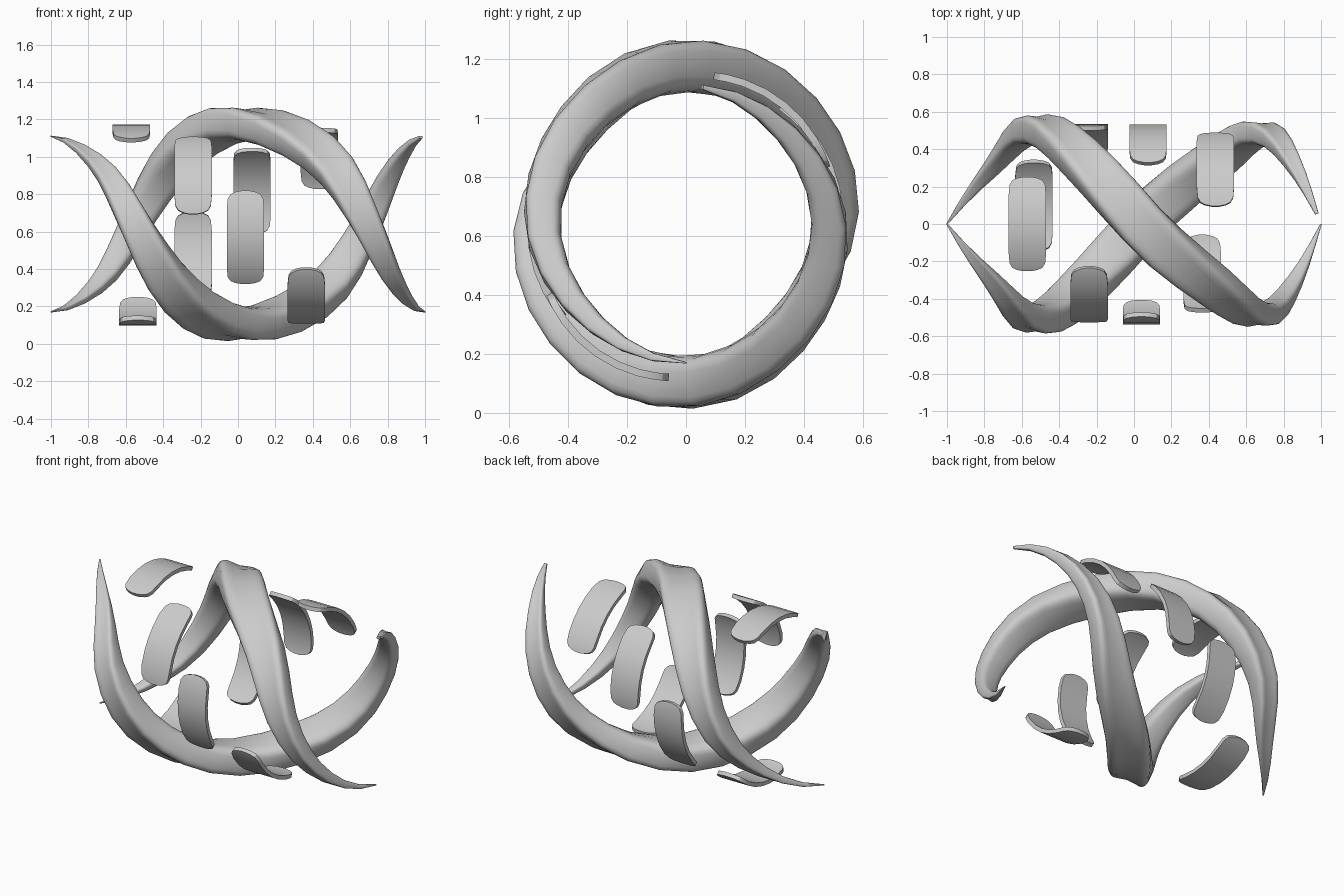
import bpy, bmesh
from math import sin, cos, pi, radians, copysign
from mathutils import Vector

if "Cube" in bpy.data.objects:
    bpy.data.objects.remove(bpy.data.objects["Cube"])

AXIS_Z = 0.64
grey = bpy.data.materials.new("light grey")
grey.use_nodes = True
grey.diffuse_color = (0.6, 0.6, 0.6, 1)
grey.node_tree.nodes["Principled BSDF"].inputs["Base Color"].default_value = (0.6, 0.6, 0.6, 1)


def polar(x, radius, angle, axis=AXIS_Z):
    return Vector((x, radius * cos(angle), axis + radius * sin(angle)))


def loft(name, rings, smooth_angle):
    """Skin a list of closed rings and cap both ends."""
    bm = bmesh.new()
    loops = [[bm.verts.new(p) for p in ring] for ring in rings]
    n = len(loops[0])
    for a, b in zip(loops, loops[1:]):
        for i in range(n):
            j = (i + 1) % n
            bm.faces.new((a[i], a[j], b[j], b[i]))
    bm.faces.new(loops[0][::-1])
    bm.faces.new(loops[-1])
    bmesh.ops.recalc_face_normals(bm, faces=bm.faces)
    mesh = bpy.data.meshes.new(name)
    bm.to_mesh(mesh)
    bm.free()
    mesh.materials.append(grey)
    obj = bpy.data.objects.new(name, mesh)
    bpy.context.collection.objects.link(obj)
    bpy.ops.object.select_all(action='DESELECT')
    obj.select_set(True)
    bpy.context.view_layer.objects.active = obj
    bpy.ops.object.shade_smooth_by_angle(angle=radians(smooth_angle))
    return obj


# Every eighth of a turn: x, radius of the centre, half thickness, half width
STATIONS = [Vector(s) for s in (
    (-1, 0.47, 0.003, 0.004), (-0.745, 0.45, 0.036, 0.05), (-0.55, 0.51, 0.08, 0.085),
    (-0.31, 0.533, 0.093, 0.116), (0.04, 0.543, 0.093, 0.13), (0.46, 0.508, 0.08, 0.112),
    (0.69, 0.49, 0.064, 0.08), (0.85, 0.46, 0.038, 0.045), (1, 0.47, 0.003, 0.004))]


def along(t):
    """Smooth interpolation through the stations, t from 0 to 8."""
    i = min(int(t), 7)
    f = t - i
    p1, p2 = STATIONS[i], STATIONS[i + 1]
    p0 = STATIONS[i - 1] if i > 0 else 2 * p1 - p2
    p3 = STATIONS[i + 2] if i < 7 else 2 * p2 - p1
    return 0.5 * (2 * p1 + (p2 - p0) * f + (2 * p0 - 5 * p1 + 4 * p2 - p3) * f ** 2
                  + (3 * p1 - p0 - 3 * p2 + p3) * f ** 3)


def strand(name, turn, last):
    """One full turn of a tapering band, hollowed slightly on its outer face."""
    steps, sides = 26, 24

    def centre(t):
        x, radius, thick, wide = along(t)
        angle = -pi / 2 + t * pi / 4 + turn
        return polar(x, radius, angle), angle, thick, wide

    rings = []
    for k in range(steps + 1):
        t = last * k / steps
        mid, angle, thick, wide = centre(t)
        tangent = centre(min(t + 0.02, 8))[0] - centre(max(t - 0.02, 0))[0]
        radial = Vector((0, cos(angle), sin(angle)))
        side = tangent.cross(radial).normalized()
        ring = []
        for i in range(sides):
            a = 2 * pi * i / sides
            c, d = (copysign(abs(v) ** 0.55, v) for v in (cos(a), sin(a)))
            if d > 0:
                d -= 0.25 * (1 - c * c) ** 2
            ring.append(mid + side * wide * c + radial * thick * d)
        rings.append(ring)
    loft(name, rings, 50)


strand("upper_strand", 0, 8)
strand("lower_strand", pi, 7.85)

# Curved plates with rounded ends: distance along half length, half width
OUTLINE = [(1, 0.02), (0.97, 0.055), (0.92, 0.08), (0.82, 0.095), (0.6, 0.1), (0.3, 0.1)]
HALF = [(-u, w) for u, w in OUTLINE] + [(0, 0.1)] + OUTLINE[::-1]


def plate(name, x, degrees):
    rings = []
    for u, w in HALF:
        a = radians(degrees + 28.5 * u)
        inner = 0.514 - 0.01 * u * u
        outer = inner + 0.025
        rings.append([polar(x + s * w, r, a, AXIS_Z - 0.006)
                      for s, r in ((-1, inner), (1, inner), (1, outer), (-1, outer))])
    loft(name, rings, 30)


PLATES = [(-0.57, 90), (-0.535, -78), (-0.24, 145), (-0.24, -20.5),
          (0.04, 188), (0.075, 23), (0.365, 235), (0.435, 51)]
for number, (x, degrees) in enumerate(PLATES, 1):
    plate(f"curved_plate_{number}", x, degrees)
